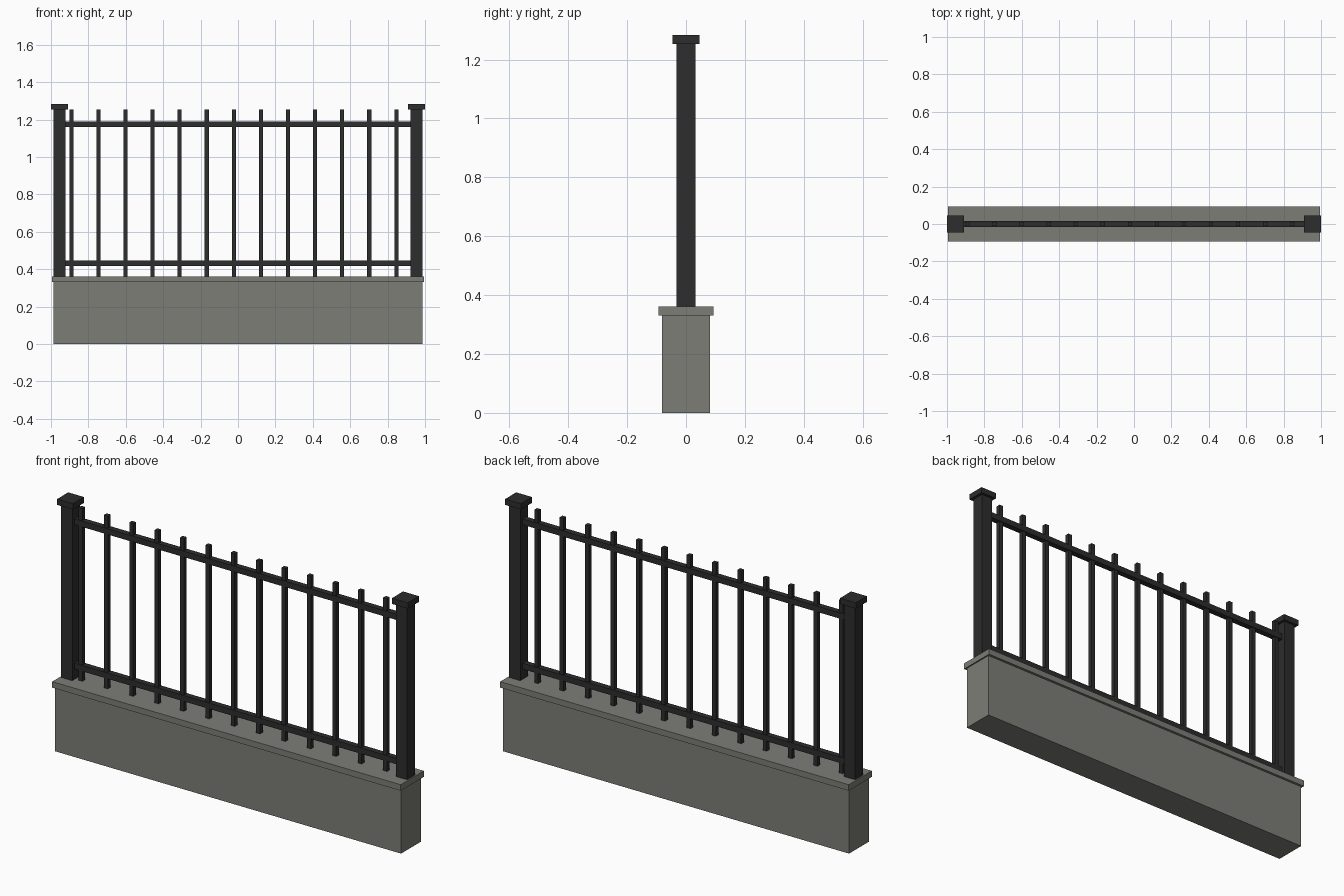
import bpy

if "Cube" in bpy.data.objects:
    bpy.data.objects.remove(bpy.data.objects["Cube"])


def material(name, rgb):
    m = bpy.data.materials.new(name)
    m.diffuse_color = (*rgb, 1.0)
    m.use_nodes = True
    m.node_tree.nodes["Principled BSDF"].inputs["Base Color"].default_value = m.diffuse_color
    return m


STONE = material("grey_concrete", (0.205, 0.208, 0.185))
IRON = material("black_iron", (0.026, 0.026, 0.027))


def box(name, x, y, z, mat):
    """Axis-aligned box from (min, max) ranges."""
    bpy.ops.mesh.primitive_cube_add(
        size=1, location=[(a + b) / 2 for a, b in (x, y, z)])
    ob = bpy.context.object
    ob.name = name
    ob.scale = [b - a for a, b in (x, y, z)]
    bpy.ops.object.transform_apply(location=False, rotation=False, scale=True)
    ob.data.materials.append(mat)
    return ob


WALL_TOP = 0.362
POST_TOP = 1.253

# Low wall with overhanging coping
box("wall", (-0.987, 0.987), (-0.081, 0.081), (0, 0.331), STONE)
box("wall_coping", (-0.994, 0.994), (-0.094, 0.094), (0.331, WALL_TOP), STONE)

# End posts with square caps
for side, cx in (("left", -0.955), ("right", 0.955)):
    box(side + "_post", (cx - 0.032, cx + 0.032), (-0.032, 0.032),
        (WALL_TOP, POST_TOP), IRON)
    box(side + "_post_cap", (cx - 0.045, cx + 0.045), (-0.045, 0.045),
        (POST_TOP, 1.283), IRON)

# Horizontal rails between the posts
for name, cz in (("lower_rail", 0.431), ("upper_rail", 1.175)):
    box(name, (-0.923, 0.923), (-0.015, 0.015), (cz - 0.015, cz + 0.015), IRON)

# Evenly spaced pickets, from the left post to short of the right one
for i in range(13):
    cx = -0.891 + i * 0.1448
    box(f"picket_{i + 1}", (cx - 0.011, cx + 0.011), (-0.011, 0.011),
        (WALL_TOP, POST_TOP), IRON)
